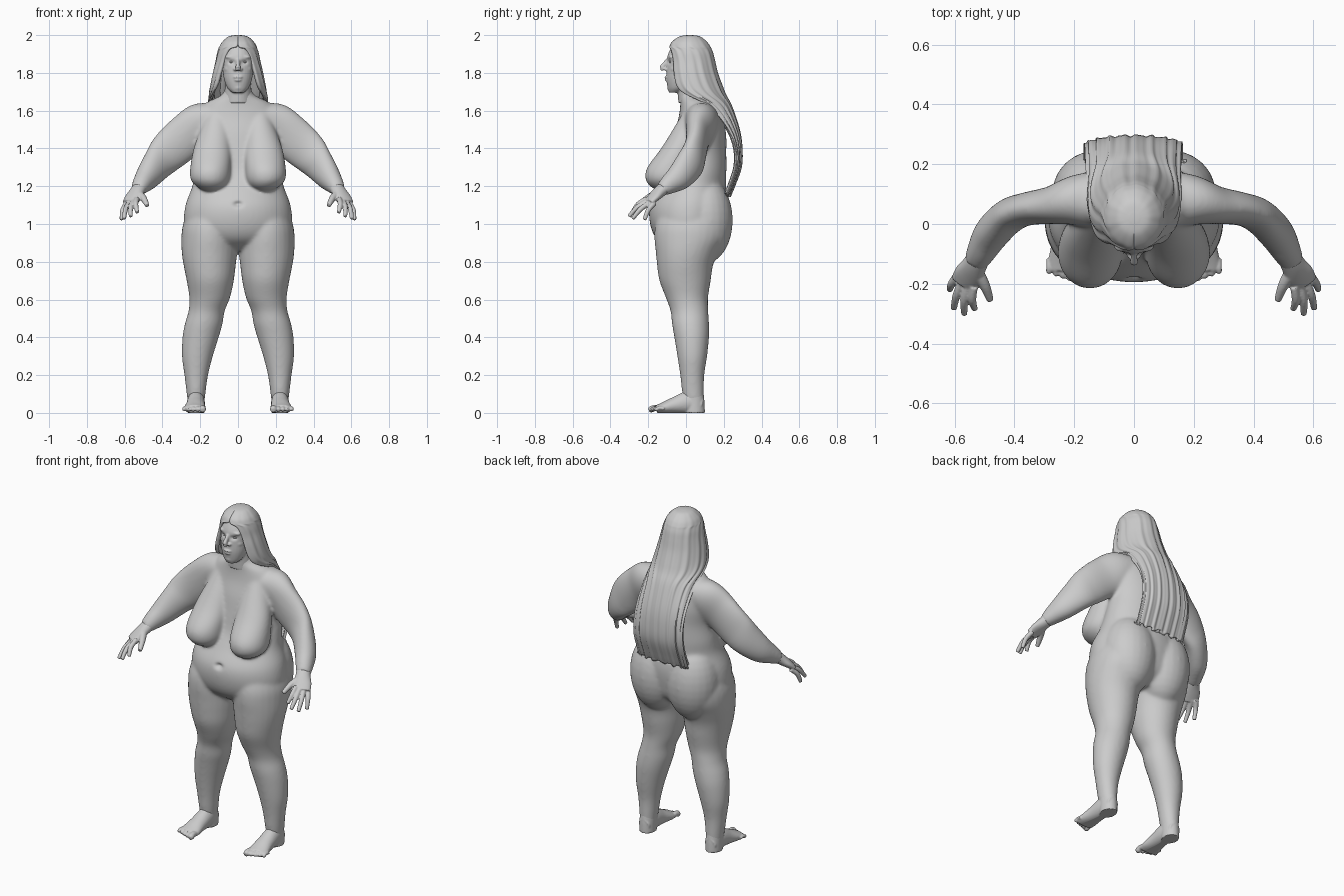
import bpy, bmesh, math
from mathutils import Vector, Matrix

gray = bpy.data.materials.new("clay_gray")
gray.diffuse_color = (0.6, 0.6, 0.6, 1)


def spline(rows, steps=5):
    """Catmull-Rom through rows of numbers."""
    out = []
    for i in range(len(rows) - 1):
        p = [rows[max(i - 1, 0)], rows[i], rows[i + 1], rows[min(i + 2, len(rows) - 1)]]
        for k in range(steps):
            t = k / steps
            out.append([0.5 * (2 * b + (c - a) * t + (2 * a - 5 * b + 4 * c - d) * t * t
                               + (3 * b - a - 3 * c + d) * t ** 3) for a, b, c, d in zip(*p)])
    return out + [list(rows[-1])]


def loft(bm, rows, side=1, upright=False, n=28):
    """Closed tube; row = x, y, z, half width, half thickness."""
    rows = spline(rows)
    pts = [Vector(r[:3]) for r in rows]
    rings = []
    for i, r in enumerate(rows):
        u, v = Vector((1, 0, 0)), Vector((0, 1, 0))
        if not upright:
            t = (pts[min(i + 1, len(pts) - 1)] - pts[max(i - 1, 0)]).normalized()
            u = t.cross(Vector((0, 0, 1))).normalized()
            v = u.cross(t)
        ring = []
        for k in range(n):
            a = 2 * math.pi * k / n
            p = pts[i] + u * r[3] * math.cos(a) + v * r[4] * math.sin(a)
            ring.append(bm.verts.new((p.x * side, p.y, p.z)))
        rings.append(ring)
    for a, b in zip(rings, rings[1:]):
        for k in range(n):
            bm.faces.new((a[k], a[(k + 1) % n], b[(k + 1) % n], b[k]))
    bm.faces.new(rings[0])
    bm.faces.new(rings[-1])


def ball(bm, c, r, side=1):
    m = Matrix.Translation((c[0] * side, c[1], c[2])) @ Matrix.Diagonal((*r, 1))
    bmesh.ops.create_uvsphere(bm, u_segments=24, v_segments=16, radius=1, matrix=m)


def finish(name, bm, voxel=0, smooth=0):
    bmesh.ops.recalc_face_normals(bm, faces=bm.faces)
    me = bpy.data.meshes.new(name)
    bm.to_mesh(me)
    bm.free()
    ob = bpy.data.objects.new(name, me)
    bpy.context.collection.objects.link(ob)
    bpy.ops.object.select_all(action='DESELECT')
    ob.select_set(True)
    bpy.context.view_layer.objects.active = ob
    if voxel:
        m = ob.modifiers.new("fuse", 'REMESH')
        m.mode, m.voxel_size = 'VOXEL', voxel
        bpy.ops.object.modifier_apply(modifier=m.name)
        m = ob.modifiers.new("soften", 'SMOOTH')
        m.factor, m.iterations = 0.5, smooth
        bpy.ops.object.modifier_apply(modifier=m.name)
    ob.data.materials.clear()
    ob.data.materials.append(gray)
    bpy.ops.object.shade_smooth_by_angle(angle=math.radians(60))
    return ob


# Body: torso
bm = bmesh.new()
loft(bm, [(0, .03, 1.74, .065, .065), (0, .045, 1.685, .085, .08), (0, .07, 1.64, .17, .1),
          (0, .08, 1.57, .225, .118), (0, .078, 1.48, .225, .14), (0, .07, 1.38, .215, .15),
          (0, .06, 1.28, .23, .16), (0, .04, 1.2, .242, .178), (0, .02, 1.1, .278, .21),
          (0, .015, 1.0, .285, .205), (0, .02, .92, .25, .175), (0, .025, .86, .15, .1)],
     upright=True, n=48)
for s in (-1, 1):
    # Chest and seat volumes
    loft(bm, [(.11, .04, 1.6, .05, .05), (.12, .005, 1.5, .08, .075), (.135, -.04, 1.4, .1, .092),
              (.145, -.085, 1.3, .108, .12), (.147, -.1, 1.24, .105, .115),
              (.142, -.1, 1.2, .08, .09), (.14, -.1, 1.175, .035, .045)], s, True)
    ball(bm, (.12, .1, 1.02), (.155, .148, .23), s)
    # Legs
    loft(bm, [(.13, .03, 1.12, .1, .15), (.14, .03, 1.04, .135, .18), (.148, .025, .98, .147, .19),
              (.15, .02, .92, .15, .187), (.151, .005, .85, .147, .165),
              (.15, -.005, .78, .138, .148), (.147, -.005, .7, .125, .136),
              (.15, .005, .61, .108, .112), (.166, .018, .54, .096, .1), (.182, .024, .47, .1, .098),
              (.198, .03, .4, .096, .092), (.215, .033, .3, .082, .079),
              (.221, .033, .2, .063, .064), (.222, .037, .11, .051, .058),
              (.222, .042, .06, .046, .052)], s, True)
    # Arms
    loft(bm, [(.11, .08, 1.56, .1, .08), (.19, .08, 1.53, .085, .115), (.27, .064, 1.47, .064, .117),
              (.36, .05, 1.39, .056, .11), (.42, .025, 1.325, .06, .095),
              (.475, -.03, 1.255, .06, .076), (.51, -.09, 1.21, .05, .054),
              (.53, -.13, 1.18, .04, .036)], s)
body = finish("body", bm, .0075, 20)
for v in body.data.vertices:
    # Navel and spine hollows
    d = (v.co.x / .022) ** 2 + ((v.co.z - 1.105) / .014) ** 2
    if v.co.y < -.1:
        v.co.y += .018 * math.exp(-d)
    elif v.co.y > .1 and 1.15 < v.co.z < 1.6:
        v.co.y -= .012 * math.exp(-(v.co.x / .04) ** 2)

# Feet and toes
bm = bmesh.new()
for s in (-1, 1):
    loft(bm, [(.222, .037, .12, .047, .054), (.222, .043, .06, .046, .055),
              (.222, .045, 0, .045, .055)], s, True)
    loft(bm, [(.222, .085, .04, .036, .04), (.222, .02, .055, .046, .06), (.225, -.06, .04, .05, .044),
              (.228, -.12, .026, .058, .03), (.229, -.155, .02, .056, .022)], s)
    for k in range(5):
        r = .02 if k == 0 else .015 - .0007 * k
        x = .187 + .0235 * k + (.003 if k else 0)
        loft(bm, [(x, -.14 + .006 * k, .022, r * .8, r * .8), (x, -.165 + .006 * k, .026, r * .8, r * .8),
                  (x, -.185 + .007 * k, .019, r * .9, r * .9), (x, -.197 + .008 * k, .015, r * .6, r * .6)], s, n=12)
feet = finish("feet", bm, .0045, 3)
for v in feet.data.vertices:
    v.co.z = max(v.co.z, 0)

# Hands, fingers and thumbs
bm = bmesh.new()
for s in (-1, 1):
    loft(bm, [(.505, -.085, 1.215, .038, .038), (.532, -.135, 1.175, .041, .032),
              (.553, -.17, 1.143, .049, .025), (.57, -.2, 1.115, .046, .018)], s)
    for k, tip in enumerate([(.617, -.22, 1.022), (.603, -.283, 1.028), (.568, -.302, 1.04), (.533, -.285, 1.06)]):
        j = (k - 1.5) * .025
        b = Vector((.562 - .7 * j, -.188 - .58 * j, 1.122 + .3 * j))
        e = Vector(tip)
        m = (b + e) / 2 + Vector((.007, -.006, .008))
        loft(bm, [(*b, .014, .014), (*m, .0135, .0135), (*e, .0105, .0105)], s, n=12)
    loft(bm, [(.53, -.15, 1.165, .022, .022), (.5, -.205, 1.135, .018, .018),
              (.481, -.255, 1.098, .012, .012)], s, n=12)
finish("hands", bm, .004, 3)

# Head: skull, jaw, neck and face
bm = bmesh.new()
ball(bm, (0, .025, 1.88), (.09, .108, .1))
loft(bm, [(0, -.06, 1.695, .03, .03), (0, -.045, 1.72, .056, .052), (0, -.03, 1.77, .075, .074),
          (0, -.022, 1.83, .082, .08), (0, -.012, 1.89, .085, .086), (0, 0, 1.95, .06, .07)], upright=True)
loft(bm, [(0, .04, 1.64, .08, .08), (0, .022, 1.72, .068, .068), (0, .01, 1.79, .065, .06)], upright=True)
loft(bm, [(0, -.088, 1.875, .01, .012), (0, -.112, 1.848, .011, .013), (0, -.128, 1.826, .014, .013),
          (0, -.118, 1.815, .011, .008)])
ball(bm, (0, -.098, 1.777), (.026, .016, .008))
ball(bm, (0, -.096, 1.762), (.022, .017, .008))
ball(bm, (0, -.08, 1.722), (.026, .02, .02))
for s in (-1, 1):
    ball(bm, (.014, -.104, 1.819), (.011, .013, .009), s)
    ball(bm, (.034, -.076, 1.884), (.034, .018, .011), s)
    ball(bm, (.045, -.056, 1.82), (.028, .028, .026), s)
head = finish("head", bm, .0045, 6)
for v in head.data.vertices:
    # Eye sockets
    d = ((abs(v.co.x) - .034) / .018) ** 2 + ((v.co.z - 1.857) / .012) ** 2
    if v.co.y < -.03:
        v.co.y += .011 * math.exp(-d)

# Eyes
bm = bmesh.new()
for s in (-1, 1):
    ball(bm, (.034, -.07, 1.857), (.015, .018, .008), s)
finish("eyes", bm)

# Hair: open sheet around the head falling behind the back
# row = height, half width, centre y, depth, half sweep as a share of pi
rows = spline([(2.0, .015, .02, .015, 1), (1.992, .052, .02, .056, 1), (1.965, .083, .018, .092, 1),
               (1.94, .098, .02, .108, .98), (1.925, .103, .021, .114, .86), (1.9, .11, .024, .12, .81),
               (1.86, .118, .027, .126, .775), (1.8, .132, .03, .137, .745),
               (1.73, .146, .042, .15, .71), (1.685, .153, .065, .145, .65), (1.62, .157, .125, .118, .5),
               (1.5, .163, .215, .067, .46), (1.4, .165, .258, .038, .46), (1.3, .168, .26, .032, .46),
               (1.2, .168, .23, .027, .46), (1.15, .168, .21, .026, .46)], 5)
bm = bmesh.new()
n, grid = 72, []
for i, (z, w, yc, d, sweep) in enumerate(rows):
    fade = min(1, i / 40)
    ring = []
    for k in range(n + 1):
        t = 2 * k / n - 1
        a = t * min(sweep, 1) * math.pi
        rip = .003 * fade * (math.sin(t * 31) + .6 * math.sin(t * 53 + 1))
        zz = z + (.008 * math.sin(t * 23) if i == len(rows) - 1 else 0)
        ring.append(bm.verts.new(((w + rip) * math.sin(a), yc + (d + rip) * math.cos(a), zz)))
    grid.append(ring)
for a, b in zip(grid, grid[1:]):
    for k in range(n):
        bm.faces.new((a[k], b[k], b[k + 1], a[k + 1]))
bm.faces.new(grid[0])
bmesh.ops.remove_doubles(bm, verts=bm.verts, dist=.0002)
hair = finish("hair", bm)
m = hair.modifiers.new("thickness", 'SOLIDIFY')
m.thickness, m.offset = .018, -1
bpy.ops.object.modifier_apply(modifier=m.name)
